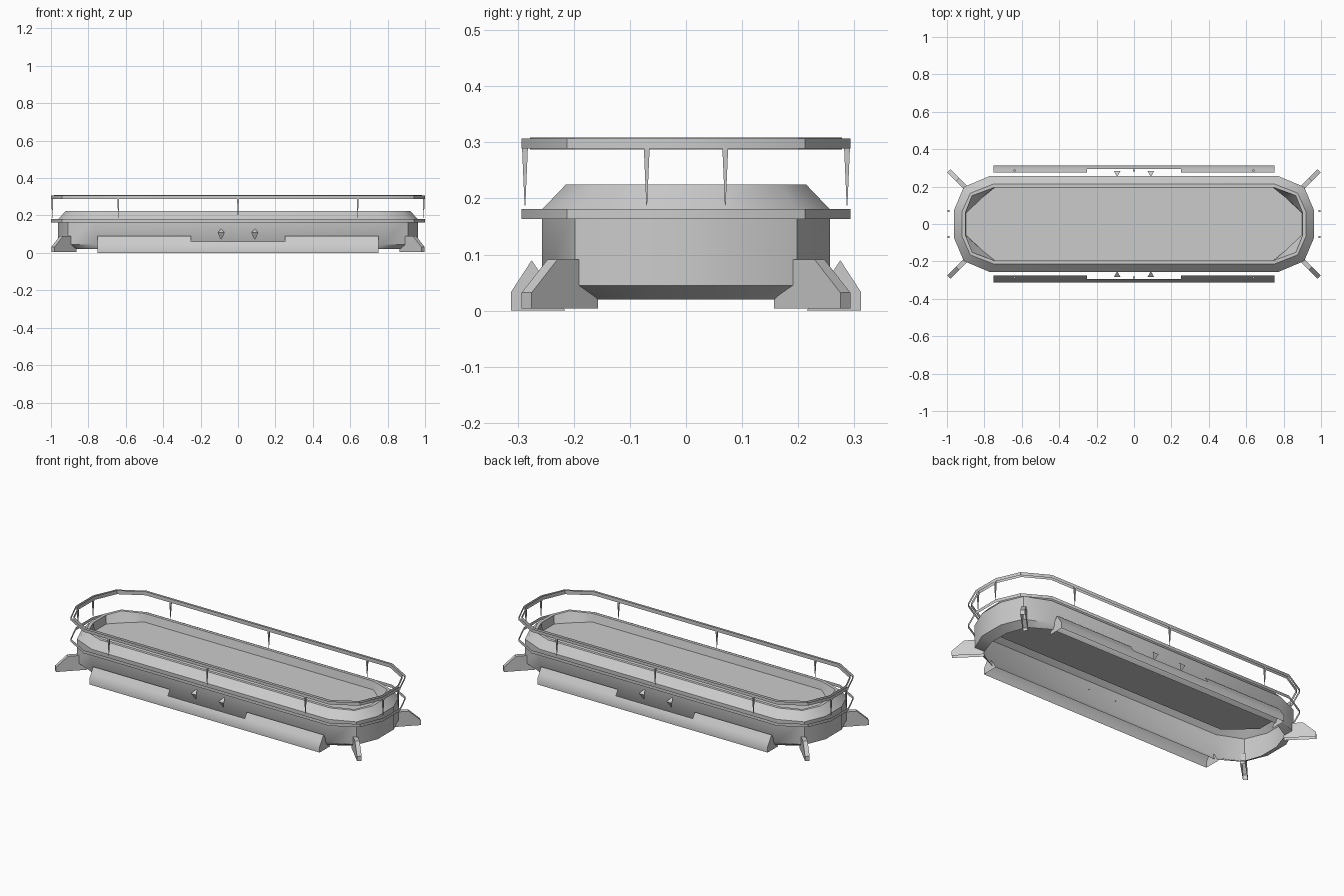
import bpy, bmesh, math
from mathutils import Matrix, Vector

cube = bpy.data.objects.get("Cube")
if cube:
    bpy.data.objects.remove(cube, do_unlink=True)

GREY = (0.6, 0.6, 0.6, 1.0)
grey = bpy.data.materials.new("light grey")
grey.use_nodes = True
grey.diffuse_color = GREY
for node in grey.node_tree.nodes:
    if node.type == 'BSDF_PRINCIPLED':
        node.inputs["Base Color"].default_value = GREY


def finish(bm, name, smooth=True):
    """Turn a bmesh into a named, shaded object."""
    mesh = bpy.data.meshes.new(name)
    bm.to_mesh(mesh)
    bm.free()
    mesh.materials.append(grey)
    obj = bpy.data.objects.new(name, mesh)
    bpy.context.collection.objects.link(obj)
    if smooth:
        bpy.ops.object.select_all(action='DESELECT')
        obj.select_set(True)
        bpy.context.view_layer.objects.active = obj
        bpy.ops.object.shade_smooth_by_angle(angle=math.radians(36))
    return obj


def long_loop(quarter, z):
    """Counter-clockwise loop from the three corner points of one quarter."""
    q = [Vector((x, y, z)) for x, y in quarter]
    right = [Vector((p.x, -p.y, z)) for p in q] + q[::-1]
    return right + [Vector((-p.x, -p.y, z)) for p in right]


def loft(bm, loops):
    rows = [[bm.verts.new(p) for p in loop] for loop in loops]
    for low, high in zip(rows, rows[1:]):
        n = len(low)
        for i in range(n):
            j = (i + 1) % n
            bm.faces.new((low[i], low[j], high[j], high[i]))
    return rows


# Plan corners, running from the long side to the end
LIP = [(0.755, 0.243), (0.87, 0.175), (0.91, 0.06)]
HULL = [(0.77, 0.257), (0.91, 0.198), (0.962, 0.075)]
CREST = [(0.75, 0.214), (0.875, 0.165), (0.92, 0.065)]
INNER = [(0.745, 0.196), (0.865, 0.152), (0.902, 0.06)]
DECK = [(0.745, 0.194), (0.815, 0.138), (0.898, 0.058)]
RING = [(0.80, 0.293), (0.942, 0.212), (1.0, 0.08)]
RING_INNER = [(0.795, 0.278), (0.93, 0.201), (0.985, 0.076)]

# Tub: undercut, wall, sloping shoulder, flat rim, inner wall and sunken deck
bm = bmesh.new()
rows = loft(bm, [long_loop(LIP, 0.02), long_loop(HULL, 0.045),
                 long_loop(HULL, 0.18), long_loop(CREST, 0.225),
                 long_loop(INNER, 0.225), long_loop(DECK, 0.175)])
bm.faces.new(rows[-1])
finish(bm, "tub")

# Thin bands: rub strip around the tub, and a hand rail of two nested bands
for name, plan, low, high in (("rub_strip", RING, 0.163, 0.181),
                              ("hand_rail_outer", RING, 0.289, 0.307),
                              ("hand_rail_inner", RING_INNER, 0.287, 0.309)):
    bm = bmesh.new()
    loft(bm, [long_loop(plan, low), long_loop(plan, high)])
    finish(bm, name)

# Tapered rail posts
spots = [(x, s * 0.287) for x in (-0.64, 0, 0.64) for s in (-1, 1)]
spots += [(s * 0.993, y) for y in (-0.07, 0.07) for s in (-1, 1)]
bm = bmesh.new()
for x, y in spots:
    bmesh.ops.create_cone(bm, cap_ends=True, segments=4, radius1=0.001,
                          radius2=0.0075, depth=0.105,
                          matrix=Matrix.Translation((x, y, 0.24))
                          @ Matrix.Rotation(math.pi / 4, 4, 'Z'))
finish(bm, "rail_posts", smooth=False)

# Side skirts: bent sheets, lower in the middle, with end plates
PROFILE = [(0.312, 0), (0.312, 0.033), (0.2945, 0.06), (0.275, 0.09)]
STATIONS = [-0.75, -0.25, 0.25, 0.75]
for name, turn in (("front_skirt", 0), ("back_skirt", math.pi)):
    bm = bmesh.new()
    grid = [[bm.verts.new((x, -y, z)) for y, z in PROFILE] for x in STATIONS]
    for i, (a, b) in enumerate(zip(grid, grid[1:])):
        for k in range(len(PROFILE) - (2 if i == 1 else 1)):
            bm.faces.new((a[k], b[k], b[k + 1], a[k + 1]))
    for x in (STATIONS[0], STATIONS[-1]):
        plate = [bm.verts.new((x, -y, z)) for y, z in PROFILE + [(0.215, 0)]]
        bm.faces.new(plate if x < 0 else plate[::-1])
    finish(bm, name).rotation_euler.z = turn

# Diagonal feet at the four corners, open underneath
FOOT = [(0, 0.004), (0.167, 0.004), (0.167, 0.032), (0.102, 0.091),
        (0.04, 0.091), (0.034, 0.042), (0, 0.02)]
along = Vector((1, 1, 0)).normalized()
across = Vector((-1, 1, 0)).normalized() * 0.0125
for name, sx, sy in (("front_left_foot", 1, -1), ("front_right_foot", -1, -1),
                     ("back_left_foot", 1, 1), ("back_right_foot", -1, 1)):
    bm = bmesh.new()
    sides = []
    for s in (-1, 1):
        pts = [Vector((0.871, 0.166, z)) + along * d + across * s for d, z in FOOT]
        sides.append([bm.verts.new((p.x * sx, p.y * sy, p.z)) for p in pts])
    a, b = sides
    bm.faces.new(a)
    bm.faces.new(b[::-1])
    for i in range(1, len(a)):
        j = (i + 1) % len(a)
        bm.faces.new((a[j], a[i], b[i], b[j]))
    bmesh.ops.recalc_face_normals(bm, faces=bm.faces)
    finish(bm, name, smooth=False)

# Folded kite-shaped cleats: two triangles meeting the tub wall at their points
bm = bmesh.new()
for s in (-1, 1):
    for x in (-0.09, 0.09):
        left, right = [bm.verts.new((x + s * dx, s * 0.284, 0.108))
                       for dx in (0.018, -0.018)]
        top = bm.verts.new((x, s * 0.252, 0.13))
        bottom = bm.verts.new((x, s * 0.26, 0.065))
        bm.faces.new((left, right, top))
        bm.faces.new((right, left, bottom))
finish(bm, "wall_cleats", smooth=False)
